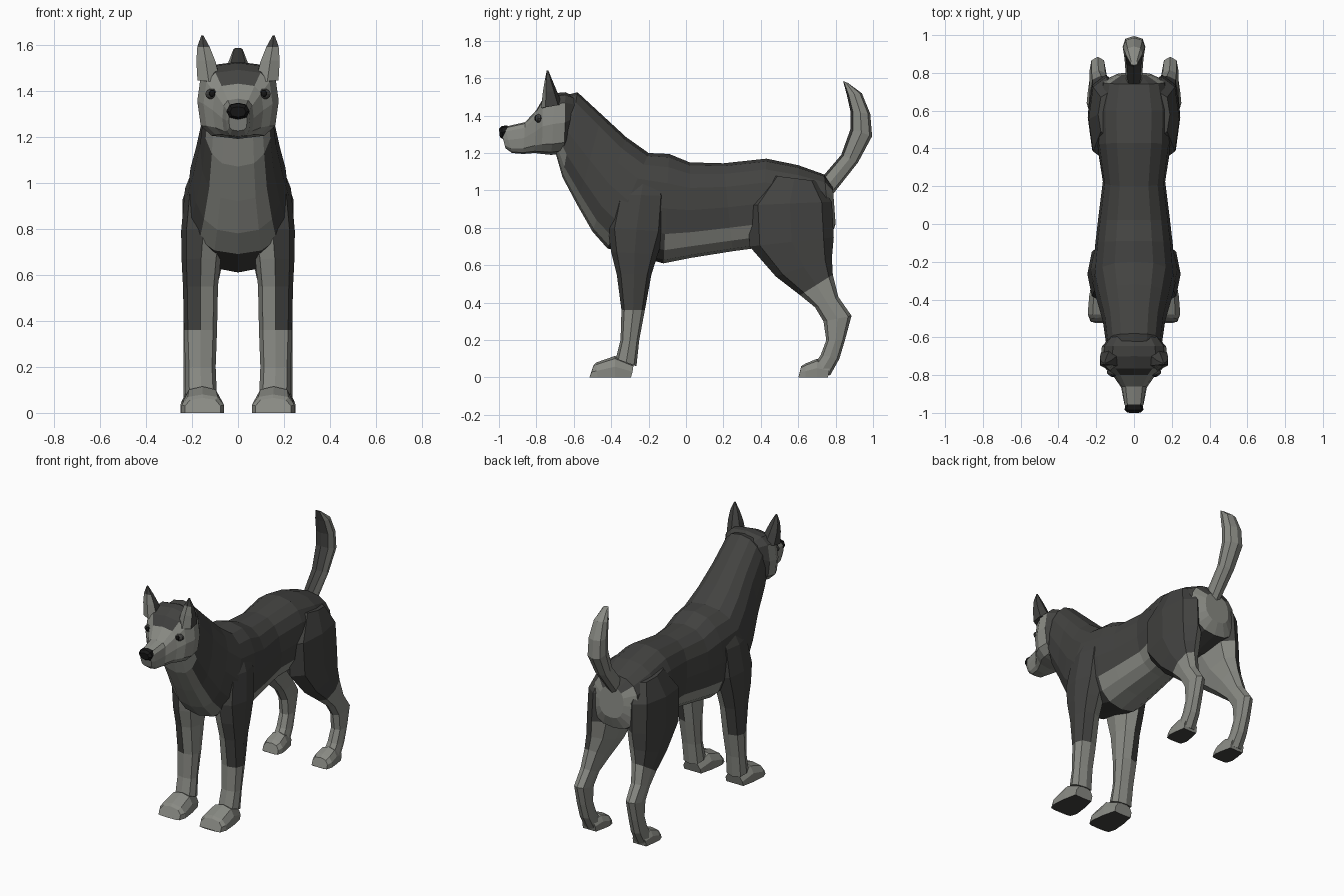
import bpy, bmesh, math
from mathutils import Vector


def material(name, grey):
    m = bpy.data.materials.new(name)
    m.diffuse_color = (grey[0], grey[1], grey[2], 1)
    return m


MATS = [material("dark_fur", (0.055, 0.055, 0.052)),
        material("light_fur", (0.25, 0.255, 0.23)),
        material("black", (0.008, 0.008, 0.008))]
DARK, LIGHT, BLACK = 0, 1, 2


def finish(name, bm, paint, mirror):
    bmesh.ops.recalc_face_normals(bm, faces=bm.faces)
    bm.normal_update()
    for f in bm.faces:
        f.material_index = paint(f.calc_center_median(), f.normal)
    me = bpy.data.meshes.new(name)
    bm.to_mesh(me)
    bm.free()
    for m in MATS:
        me.materials.append(m)
    ob = bpy.data.objects.new(name, me)
    bpy.context.collection.objects.link(ob)
    if mirror:
        ob.modifiers.new("mirror", 'MIRROR')
    return ob


def loft(name, rings, sides, paint, mirror=False, power=0.8):
    """Each ring: (y, z) of one end, (y, z) of the other, x centre, half width."""
    bm = bmesh.new()
    loops = []
    for ya, za, yb, zb, xc, w in rings:
        loop = []
        for i in range(sides):
            a = 2 * math.pi * i / sides
            c, s = [math.copysign(abs(v) ** power, v) if abs(v) > 1e-6 else 0
                    for v in (math.cos(a), math.sin(a))]
            y = (ya + yb) / 2 + c * (ya - yb) / 2
            z = (za + zb) / 2 + c * (za - zb) / 2
            loop.append(bm.verts.new((xc + s * w, y, max(z, 0))))
        loops.append(loop)
    for p, q in zip(loops, loops[1:]):
        for i in range(sides):
            j = (i + 1) % sides
            bm.faces.new((p[i], p[j], q[j], q[i]))
    bm.faces.new(loops[0])
    bm.faces.new(loops[-1])
    return finish(name, bm, paint, mirror)


def ball(name, centre, scale, segs, paint, mirror=False):
    bm = bmesh.new()
    bmesh.ops.create_uvsphere(bm, u_segments=segs, v_segments=segs // 2 + 1, radius=1)
    for v in bm.verts:
        v.co = Vector(centre) + v.co * Vector(scale)
    return finish(name, bm, paint, mirror)


# Torso and neck, rump to throat
def body_paint(c, n):
    chest = c.y < -0.38 and abs(c.x) < 0.13 and n.y < -0.2 and n.z < 0.3
    belly = -0.12 < c.y < 0.4 and c.z < 0.79
    rump = c.y > 0.76 and c.z < 1.0
    return LIGHT if chest or belly or rump else DARK


loft("body", [
    (0.785, 1.02, 0.80, 0.82, 0, 0.09),
    (0.74, 1.085, 0.77, 0.74, 0, 0.17),
    (0.60, 1.135, 0.60, 0.70, 0, 0.20),
    (0.43, 1.17, 0.40, 0.695, 0, 0.195),
    (0.20, 1.145, 0.25, 0.675, 0, 0.165),
    (0.02, 1.15, 0.03, 0.64, 0, 0.19),
    (-0.09, 1.195, -0.12, 0.61, 0, 0.205),
    (-0.20, 1.20, -0.42, 0.69, 0, 0.22),
    (-0.32, 1.285, -0.50, 0.78, 0, 0.195),
    (-0.45, 1.405, -0.58, 0.92, 0, 0.165),
    (-0.58, 1.525, -0.66, 1.07, 0, 0.15),
    (-0.64, 1.51, -0.70, 1.21, 0, 0.14)], 16, body_paint)


# Head with muzzle
def head_paint(c, n):
    cap = c.z > 1.45 or (c.z > 1.40 and abs(c.x) < 0.04 and c.y > -0.84)
    return DARK if cap or c.y > -0.645 else LIGHT


loft("head", [
    (-0.59, 1.50, -0.62, 1.27, 0, 0.13),
    (-0.645, 1.525, -0.65, 1.20, 0, 0.17),
    (-0.70, 1.52, -0.72, 1.19, 0, 0.177),
    (-0.765, 1.49, -0.77, 1.195, 0, 0.15),
    (-0.80, 1.43, -0.81, 1.20, 0, 0.11),
    (-0.86, 1.365, -0.87, 1.195, 0, 0.068),
    (-0.97, 1.34, -0.93, 1.20, 0, 0.052),
    (-0.99, 1.32, -0.965, 1.225, 0, 0.04)], 12, head_paint, power=0.62)

# Nose
loft("nose", [
    (-0.955, 1.347, -0.955, 1.29, 0, 0.045),
    (-0.985, 1.345, -0.98, 1.275, 0, 0.05),
    (-1.0, 1.33, -0.995, 1.285, 0, 0.035)], 8, lambda c, n: BLACK)

# Eyes and pupils
ball("eyes", (0.11, -0.785, 1.385), (0.034, 0.022, 0.024), 10, lambda c, n: DARK, True)
ball("pupils", (0.112, -0.80, 1.387), (0.016, 0.011, 0.016), 8, lambda c, n: BLACK, True)

# Ears
loft("ears", [
    (-0.775, 1.44, -0.66, 1.46, 0.127, 0.055),
    (-0.765, 1.53, -0.69, 1.53, 0.140, 0.046),
    (-0.755, 1.59, -0.715, 1.59, 0.150, 0.030),
    (-0.745, 1.64, -0.735, 1.64, 0.155, 0.005)], 6,
    lambda c, n: LIGHT if n.y < -0.3 and n.x < 0.6 and c.z < 1.6 else DARK, True)

# Tail
loft("tail", [
    (0.71, 1.05, 0.77, 0.96, 0, 0.04),
    (0.83, 1.19, 0.92, 1.15, 0, 0.05),
    (0.88, 1.33, 0.995, 1.29, 0, 0.06),
    (0.88, 1.42, 0.985, 1.41, 0, 0.058),
    (0.86, 1.51, 0.94, 1.52, 0, 0.045),
    (0.84, 1.585, 0.865, 1.575, 0, 0.02)], 8,
    lambda c, n: DARK if n.y < -0.45 else LIGHT)


# Front legs
def leg_paint(cut):
    return lambda c, n: LIGHT if c.z < cut or (c.x < 0.145 and c.z < 0.8) else DARK


def paw_paint(c, n):
    return DARK if n.z < -0.8 else LIGHT


loft("front_legs", [
    (-0.30, 1.10, -0.14, 1.10, 0.13, 0.05),
    (-0.38, 0.98, -0.10, 0.97, 0.135, 0.095),
    (-0.42, 0.80, -0.11, 0.78, 0.15, 0.097),
    (-0.40, 0.67, -0.15, 0.66, 0.16, 0.085),
    (-0.37, 0.55, -0.185, 0.55, 0.163, 0.076),
    (-0.345, 0.36, -0.22, 0.36, 0.163, 0.072),
    (-0.35, 0.20, -0.25, 0.20, 0.163, 0.066),
    (-0.375, 0.10, -0.265, 0.06, 0.16, 0.068)], 8, leg_paint(0.36), True)
loft("front_paws", [
    (-0.28, 0.07, -0.30, -0.07, 0.157, 0.065),
    (-0.38, 0.115, -0.38, -0.09, 0.155, 0.085),
    (-0.48, 0.08, -0.47, -0.08, 0.153, 0.095),
    (-0.495, 0.065, -0.525, -0.06, 0.153, 0.08)], 10, paw_paint, True, 0.7)

# Hind legs
loft("hind_legs", [
    (0.46, 1.08, 0.70, 1.05, 0.13, 0.06),
    (0.33, 0.92, 0.78, 0.94, 0.145, 0.095),
    (0.34, 0.70, 0.79, 0.75, 0.15, 0.095),
    (0.48, 0.54, 0.78, 0.64, 0.16, 0.08),
    (0.61, 0.44, 0.785, 0.55, 0.175, 0.06),
    (0.69, 0.375, 0.815, 0.43, 0.188, 0.048),
    (0.735, 0.30, 0.885, 0.33, 0.192, 0.044),
    (0.75, 0.20, 0.85, 0.20, 0.192, 0.044),
    (0.72, 0.12, 0.82, 0.10, 0.19, 0.046),
    (0.68, 0.06, 0.77, 0.01, 0.188, 0.05)], 8, leg_paint(0.495), True)
loft("hind_paws", [
    (0.77, 0.07, 0.755, -0.05, 0.187, 0.05),
    (0.70, 0.10, 0.70, -0.08, 0.185, 0.062),
    (0.64, 0.075, 0.64, -0.07, 0.183, 0.07),
    (0.615, 0.06, 0.595, -0.06, 0.183, 0.058)], 10, paw_paint, True, 0.7)
